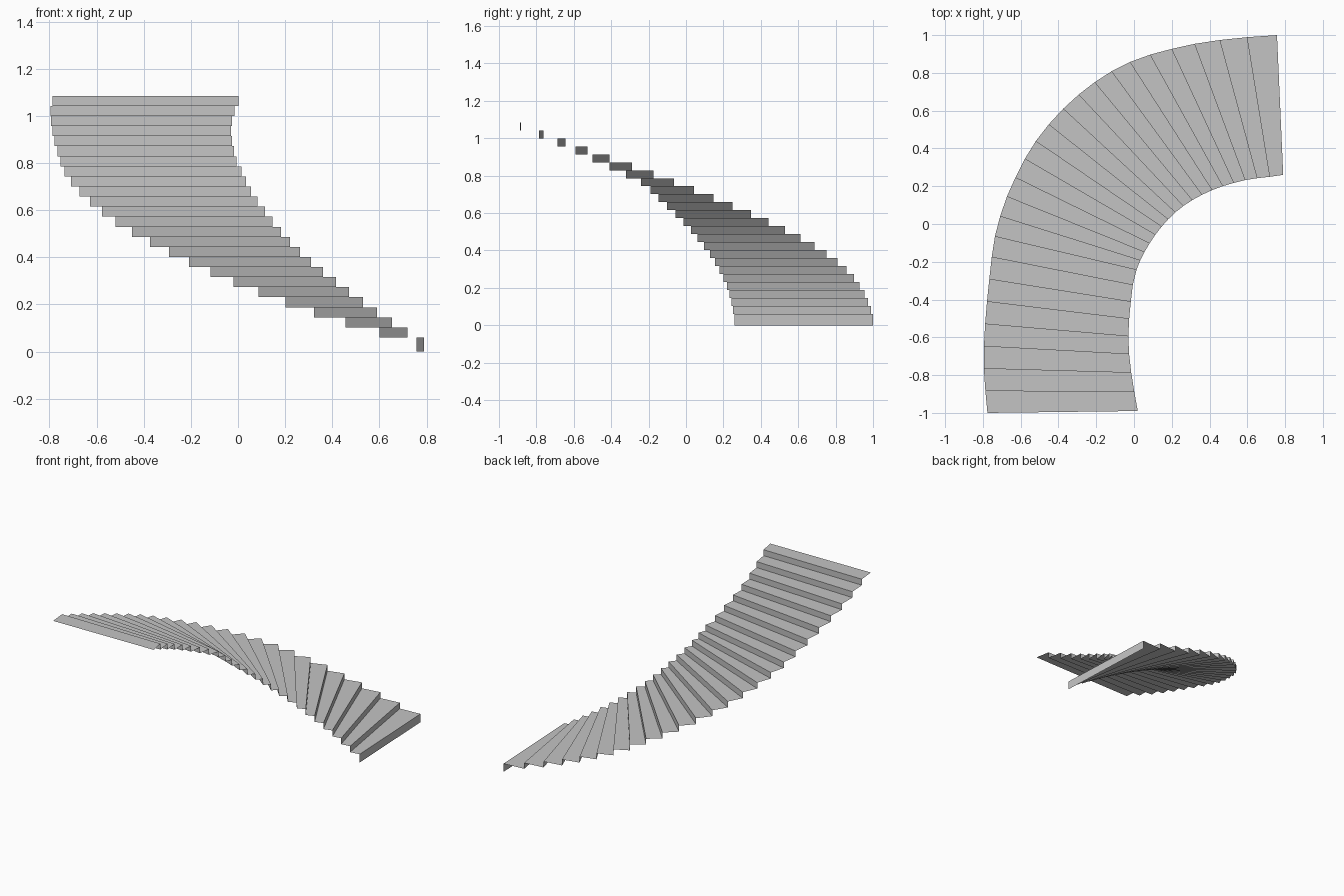
import bpy
import bmesh
from mathutils import Vector

STEP_COUNT = 25
FIRST_RISE = 0.06
TOP_HEIGHT = 1.085

default_cube = bpy.data.objects.get("Cube")
if default_cube:
    bpy.data.objects.remove(default_cube, do_unlink=True)

# Plan guides: step number, inner edge x and y, outer edge x and y
GUIDES = [
    (0, 0.79, 0.26, 0.757, 1.0),
    (1, 0.72, 0.25, 0.60, 0.989),
    (3, 0.59, 0.233, 0.322, 0.954),
    (6, 0.415, 0.18, -0.02, 0.858),
    (9, 0.262, 0.096, -0.292, 0.686),
    (12, 0.147, -0.013, -0.519, 0.44),
    (15, 0.056, -0.147, -0.672, 0.147),
    (17, 0.014, -0.241, -0.736, -0.064),
    (18, -0.006, -0.321, -0.753, -0.173),
    (21, -0.03, -0.592, -0.788, -0.527),
    (23, -0.015, -0.785, -0.795, -0.763),
    (25, 0.02, -0.99, -0.776, -1.0),
]


def guide_slope(index):
    """Slope of the guide curves at one guide line."""
    before = GUIDES[max(index - 1, 0)]
    after = GUIDES[min(index + 1, len(GUIDES) - 1)]
    span = after[0] - before[0]
    return Vector([(b - a) / span for a, b in zip(before[1:], after[1:])])


def plan_line(step):
    """Smoothly interpolated inner and outer plan points of a step nosing."""
    index = max(i for i, row in enumerate(GUIDES[:-1]) if row[0] <= step)
    start, end = GUIDES[index], GUIDES[index + 1]
    span = end[0] - start[0]
    t = (step - start[0]) / span
    blend = t * t * (3 - 2 * t)
    values = Vector(start[1:]) * (1 - blend) + Vector(end[1:]) * blend
    values += guide_slope(index) * (span * t * (1 - t) ** 2)
    values -= guide_slope(index + 1) * (span * t * t * (1 - t))
    return values[:2], values[2:]


def tread_height(step):
    rise = (TOP_HEIGHT - FIRST_RISE) / (STEP_COUNT - 1)
    return FIRST_RISE + rise * step


# Stone material
stone = bpy.data.materials.new("stone grey")
stone.use_nodes = True
colour = (0.55, 0.55, 0.55, 1.0)
stone.diffuse_color = colour
stone.node_tree.nodes["Principled BSDF"].inputs["Base Color"].default_value = colour

# Winding stair: one folded sheet of alternating risers and treads
bm = bmesh.new()
edges = []


def add_edge(step, height):
    inner, outer = plan_line(step)
    edges.append([bm.verts.new((*point, height)) for point in (inner, outer)])


floor = 0.0
for step in range(STEP_COUNT):
    add_edge(step, floor)
    floor = tread_height(step)
    add_edge(step, floor)
add_edge(STEP_COUNT, floor)

for lower, upper in zip(edges, edges[1:]):
    bm.faces.new((lower[0], lower[1], upper[1], upper[0]))

mesh = bpy.data.meshes.new("winding_stair_steps")
bm.to_mesh(mesh)
bm.free()
mesh.materials.append(stone)
stair = bpy.data.objects.new("winding_stair_steps", mesh)
bpy.context.collection.objects.link(stair)
